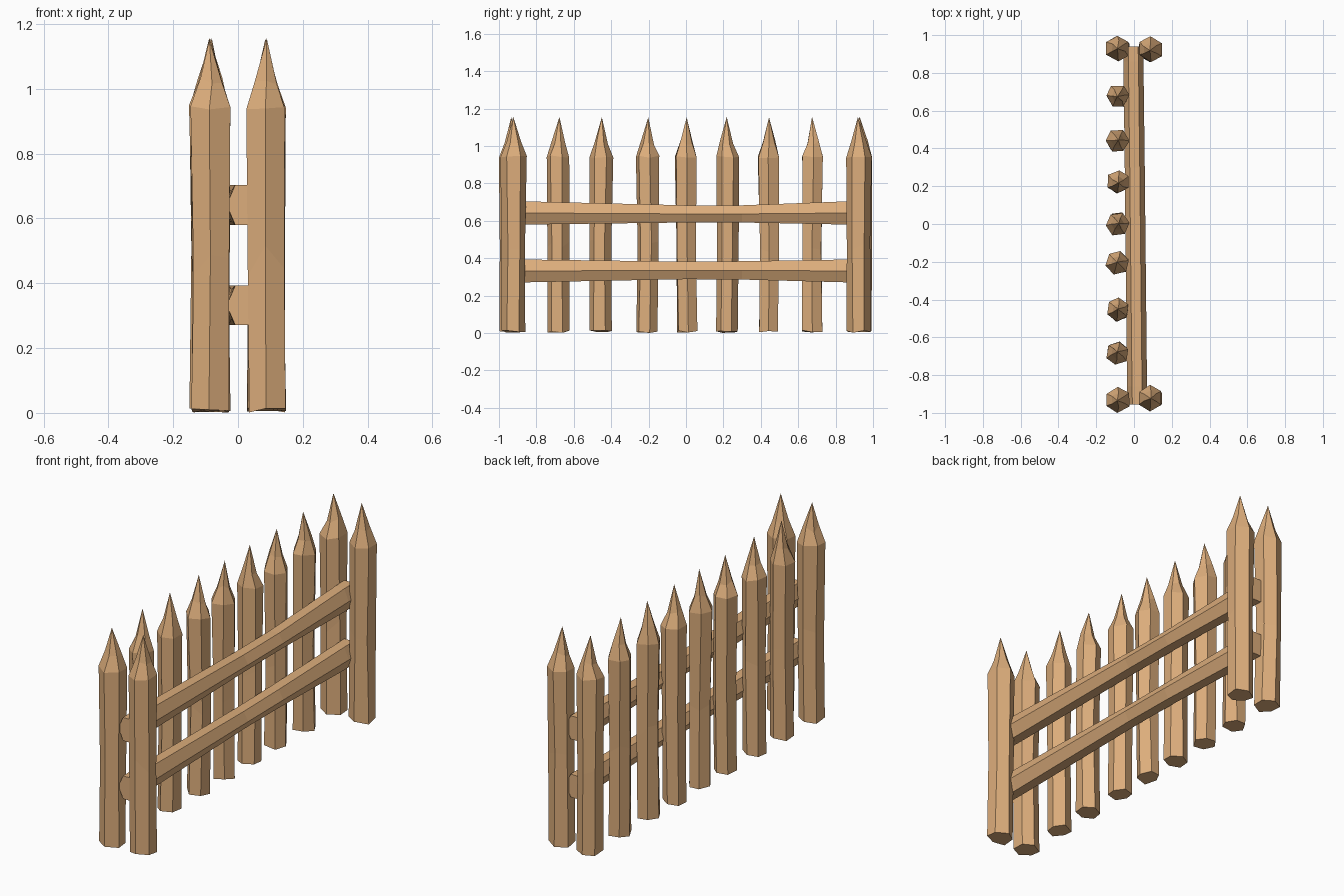
import bpy, bmesh, math, random

if "Cube" in bpy.data.objects:
    bpy.data.objects.remove(bpy.data.objects["Cube"])

random.seed(7)
wood = bpy.data.materials.new("wood")
wood.diffuse_color = (0.72, 0.42, 0.2, 1)
wood.use_nodes = True
wood.node_tree.nodes["Principled BSDF"].inputs["Base Color"].default_value = wood.diffuse_color


def loft(name, rings, apex=None):
    """Join six-sided rings of points, capping the ends or closing to a tip."""
    bm = bmesh.new()
    loops = [[bm.verts.new(p) for p in ring] for ring in rings]
    n = len(loops[0])
    for a, b in zip(loops, loops[1:]):
        for i in range(n):
            j = (i + 1) % n
            bm.faces.new((a[i], a[j], b[j], b[i]))
    bm.faces.new(loops[0][::-1])
    if apex:
        tip = bm.verts.new(apex)
        for i in range(n):
            bm.faces.new((loops[-1][i], loops[-1][(i + 1) % n], tip))
    else:
        bm.faces.new(loops[-1])
    bmesh.ops.recalc_face_normals(bm, faces=bm.faces)
    mesh = bpy.data.meshes.new(name)
    bm.to_mesh(mesh)
    bm.free()
    mesh.materials.append(wood)
    obj = bpy.data.objects.new(name, mesh)
    bpy.context.collection.objects.link(obj)
    return obj


def stake(name, x, y, r, turn):
    """Rough hexagonal stake with a slightly hollow sharpened point."""
    j = lambda s: random.uniform(-s, s)
    rings = []
    for z, scale, dz in ((0.008, 0.97, 0.007), (0.47, 0.95, 0.05),
                         (0.943, 1.03, 0.007), (1.02, 0.58, 0.015)):
        cx, cy = x + j(0.004), y + j(0.004)
        ring = []
        for i in range(6):
            a = turn + i * math.pi / 3 + j(0.07)
            k = r * scale * (1 + j(0.04))
            ring.append((cx + k * math.cos(a), cy + k * math.sin(a), z + j(dz)))
        rings.append(ring)
    loft(name, rings, (x + j(0.005), y + j(0.006), 1.155 + j(0.003)))


def rail(name, z, mid_z, half, mid_half):
    """Hexagonal rail running along y, thinner in the middle, slightly skewed."""
    rings = []
    for y, x, zc, h in ((-0.955, 0.018, z, half), (-0.86, 0.016, z, half),
                        (0.0, 0.007, mid_z, (half + mid_half) / 2 - 0.008),
                        (0.3, 0.004, mid_z, mid_half),
                        (0.86, -0.003, z, half), (0.94, -0.005, z, half)):
        rings.append([(x + 0.053 * math.cos(i * math.pi / 3), y,
                       zc + h / 0.866 * math.sin(i * math.pi / 3)) for i in range(6)])
    loft(name, rings)


# Back row of pickets, the outer two slightly thicker
for i, y in enumerate((-0.93, -0.68, -0.455, -0.205, 0.003, 0.22, 0.442, 0.677, 0.93)):
    end = i in (0, 8)
    stake(f"picket_{i + 1}", -0.085, y, 0.067 if end else 0.061,
          math.pi / 6 if end else random.uniform(0, 0.5))

# Front posts clamping the rails
for side, y in (("near", -0.922), ("far", 0.925)):
    stake(f"front_post_{side}", 0.088, y, 0.067, math.pi / 6)

# Rails
rail("upper_rail", 0.642, 0.637, 0.062, 0.046)
rail("lower_rail", 0.332, 0.335, 0.061, 0.049)
